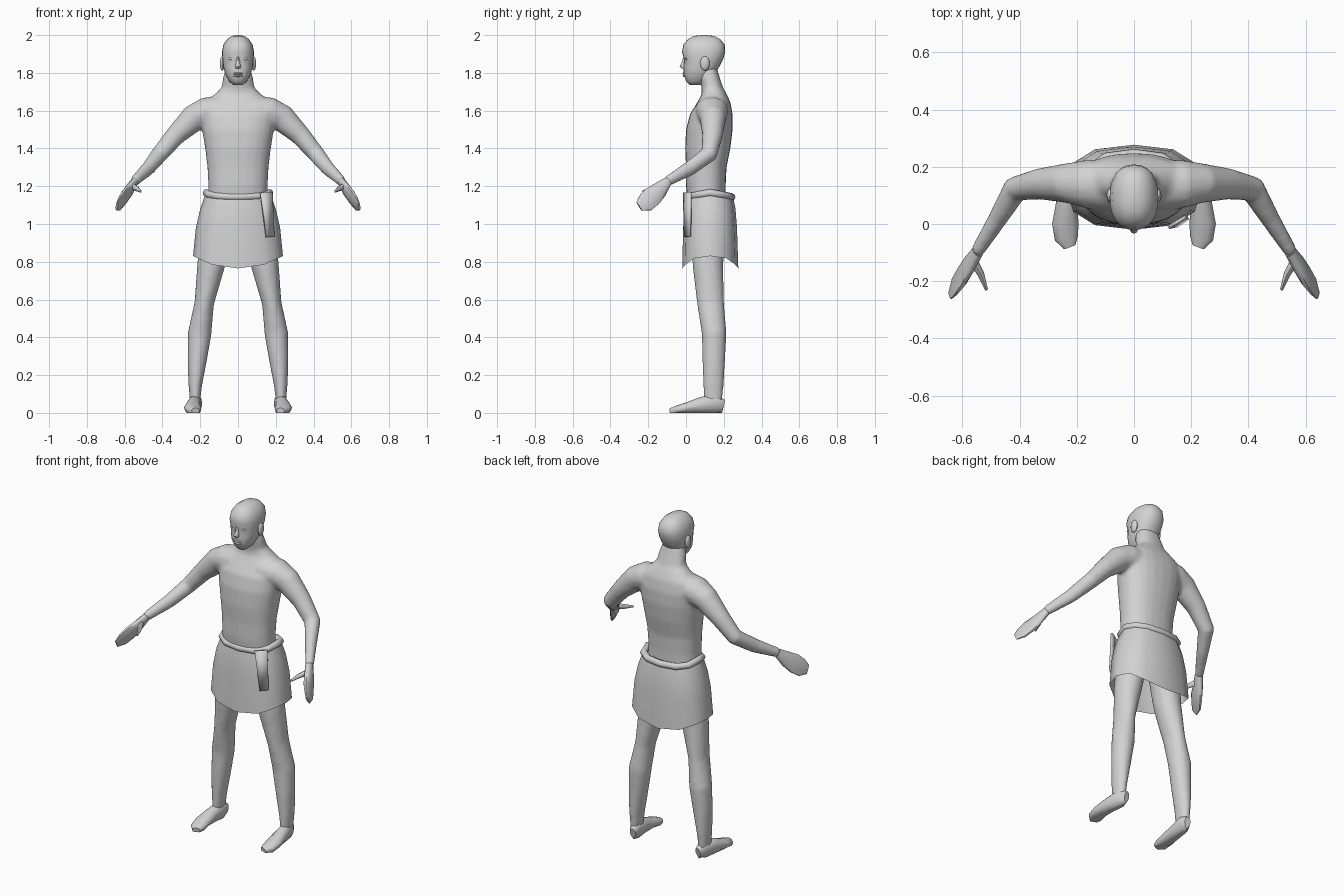
import bpy, bmesh, math
from mathutils import Vector, Matrix

if "Cube" in bpy.data.objects:
    bpy.data.objects.remove(bpy.data.objects["Cube"])

grey = bpy.data.materials.new("plain_grey")
grey.diffuse_color = (0.65, 0.65, 0.65, 1)
grey.use_nodes = True
grey.node_tree.nodes["Principled BSDF"].inputs["Base Color"].default_value = grey.diffuse_color


def spow(v, p):
    return math.copysign(abs(v) ** p, v)


def oval(z, hx, y0, y1, n, power=2.3):
    """Horizontal rounded outline with a point at the front centre."""
    pts = []
    for i in range(n):
        a = -math.pi / 2 + 2 * math.pi * i / n
        pts.append(Vector((hx * spow(math.cos(a), 2 / power),
                           (y0 + y1) / 2 + (y1 - y0) / 2 * spow(math.sin(a), 2 / power), z)))
    return pts


def skin(bm, loops, caps=True):
    rows = [[bm.verts.new(p) for p in loop] for loop in loops]
    n = len(rows[0])
    for a, b in zip(rows, rows[1:]):
        for i in range(n):
            bm.faces.new((a[i], a[(i + 1) % n], b[(i + 1) % n], b[i]))
    if caps:
        bm.faces.new(rows[0])
        bm.faces.new(rows[-1])


def limb(bm, rings, ref, side=1, n=14):
    """Tube along a path; each ring is x, y, z, radius across, radius along ref."""
    c = [Vector(r[:3]) for r in rings]
    loops = []
    for i, r in enumerate(rings):
        t = (c[min(i + 1, len(c) - 1)] - c[max(i - 1, 0)]).normalized()
        v = Vector(ref)
        v = (v - t * v.dot(t)).normalized()
        u = t.cross(v)
        loop = []
        for k in range(n):
            a = 2 * math.pi * k / n
            p = c[i] + u * (r[3] * math.cos(a)) + v * (r[4] * math.sin(a))
            loop.append(Vector((p.x * side, p.y, p.z)))
        loops.append(loop)
    skin(bm, loops)


def finish(name, bm, angle=50):
    bmesh.ops.recalc_face_normals(bm, faces=bm.faces)
    me = bpy.data.meshes.new(name)
    bm.to_mesh(me)
    bm.free()
    me.materials.append(grey)
    ob = bpy.data.objects.new(name, me)
    bpy.context.collection.objects.link(ob)
    bpy.ops.object.select_all(action='DESELECT')
    ob.select_set(True)
    bpy.context.view_layer.objects.active = ob
    bpy.ops.object.shade_smooth_by_angle(angle=math.radians(angle))
    return ob


def blob(bm, loc, size):
    m = Matrix.Translation(loc) @ Matrix.Diagonal((*size, 1))
    bmesh.ops.create_uvsphere(bm, u_segments=12, v_segments=8, radius=1, matrix=m)


# Body: torso, arms and legs blended into one skin
TORSO = [(1.0, .165, .02, .22), (1.1, .16, .01, .21), (1.2, .157, 0, .21), (1.3, .162, 0, .215),
         (1.4, .174, -.005, .235), (1.5, .19, 0, .247), (1.58, .2, .02, .247), (1.645, .18, .06, .235),
         (1.685, .125, .083, .217), (1.72, .088, .083, .197), (1.78, .078, .068, .177), (1.84, .06, .06, .16)]
ARM = [(.08, .135, 1.6, .09, .08), (.17, .14, 1.592, .085, .08), (.235, .143, 1.56, .07, .073),
       (.33, .14, 1.47, .055, .054), (.415, .122, 1.37, .046, .045), (.475, .02, 1.295, .034, .04),
       (.55, -.1, 1.225, .024, .028)]
LEG = [(.09, .12, 1.05, .075, .09), (.125, .118, .9, .08, .09), (.143, .116, .78, .074, .082),
       (.179, .13, .58, .052, .072), (.203, .149, .42, .063, .066), (.216, .147, .28, .052, .061),
       (.226, .145, .15, .037, .055), (.228, .143, .05, .026, .048)]
bm = bmesh.new()
skin(bm, [oval(*r, 24) for r in TORSO])
for s in (1, -1):
    limb(bm, ARM, (0, 0, 1), s)
    limb(bm, LEG, (0, 1, 0), s)
body = finish("body", bm)
mod = body.modifiers.new("blend", 'REMESH')
mod.mode = 'VOXEL'
mod.voxel_size = .011
mod.use_smooth_shade = True
mod = body.modifiers.new("soften", 'SMOOTH')
mod.factor = .5
mod.iterations = 5

# Hands with thumbs
HAND = [(.545, -.095, 1.228, .021, .024), (.575, -.14, 1.18, .022, .045), (.6, -.18, 1.145, .02, .056),
        (.625, -.215, 1.112, .014, .052), (.642, -.248, 1.093, .006, .028)]
THUMB = [(.562, -.13, 1.2, .016, .018), (.535, -.175, 1.187, .012, .014), (.515, -.23, 1.172, .005, .006)]
# Feet, flat on the ground
FOOT = [(.218, .198, .04, .018, .03), (.224, .16, .05, .035, .05), (.234, .08, .042, .037, .042),
        (.24, 0, .027, .046, .027), (.236, -.05, .019, .041, .019), (.225, -.08, .014, .022, .012)]
for s, label in ((1, "left"), (-1, "right")):
    bm = bmesh.new()
    limb(bm, HAND, (0, -.7, .7), s, 10)
    limb(bm, THUMB, (0, 0, 1), s, 8)
    finish(label + "_hand", bm)
    bm = bmesh.new()
    limb(bm, FOOT, (0, 0, 1), s, 12)
    for v in bm.verts:
        if v.co.z < .012:
            v.co.z = 0
    finish(label + "_foot", bm)

# Head
HEAD = [(1.735, .025, .02, .08), (1.755, .046, .0, .115), (1.79, .066, -.012, .15), (1.83, .077, -.012, .175),
        (1.87, .082, -.01, .196), (1.91, .085, -.021, .208), (1.95, .077, -.014, .205), (1.98, .056, .012, .18),
        (1.995, .033, .04, .15), (2.0, .012, .08, .11)]
bm = bmesh.new()
skin(bm, [oval(*r, 24) for r in HEAD])
finish("head", bm, 70)

# Face details and ears
bm = bmesh.new()
skin(bm, [oval(*r, 10) for r in ((1.885, .008, -.015, .02), (1.85, .012, -.025, .02),
                                 (1.835, .016, -.034, .02), (1.822, .013, -.02, .02))])
finish("nose", bm)
bm = bmesh.new()
for z in (1.797, 1.785):
    blob(bm, (0, -.009, z), (.026, .009, .006))
finish("lips", bm)
for label, loc, size in (("eyes", (.035, .001, 1.875), (.017, .007, .007)),
                         ("ears", (.083, .1, 1.85), (.013, .025, .038))):
    bm = bmesh.new()
    for s in (1, -1):
        blob(bm, (s * loc[0], loc[1], loc[2]), size)
    finish(label, bm)

# Wrapped skirt, open below, with a hem that dips front and back
N = 12
SKIRT = [(1.15, .17, 0, .25), (1.08, .2, -.01, .262), (.98, .223, -.015, .27), (.83, .238, -.02, .277)]
loops = [oval(*r, N, 2.5) for r in SKIRT]
for i in range(N):
    dip = abs(math.sin(-math.pi / 2 + 2 * math.pi * i / N))
    loops[0][i].z += .018 - .028 * dip
    loops[-1][i].z -= .065 * dip ** 2.5
bm = bmesh.new()
skin(bm, loops, caps=False)
finish("skirt", bm)

# Rolled waistband
path = oval(1.165, .167, .012, .242, N, 2.5)
crv = bpy.data.curves.new("waistband", 'CURVE')
crv.dimensions = '3D'
crv.bevel_depth = .02
crv.bevel_resolution = 2
sp = crv.splines.new('POLY')
sp.points.add(N - 1)
for i, (pt, p) in enumerate(zip(sp.points, path)):
    dip = abs(math.sin(-math.pi / 2 + 2 * math.pi * i / N))
    pt.co = (p.x, p.y, p.z - .022 * dip, 1)
sp.use_cyclic_u = True
sp.use_smooth = True
crv.materials.append(grey)
bpy.context.collection.objects.link(bpy.data.objects.new("waistband", crv))

# Hanging sash end
bm = bmesh.new()
bm.faces.new([bm.verts.new(p) for p in ((.12, -.012, 1.165), (.18, .025, 1.17),
                                        (.19, .022, .935), (.15, -.006, .93))])
sash = finish("sash_end", bm)
mod = sash.modifiers.new("thickness", 'SOLIDIFY')
mod.thickness = .012
mod.offset = 0
